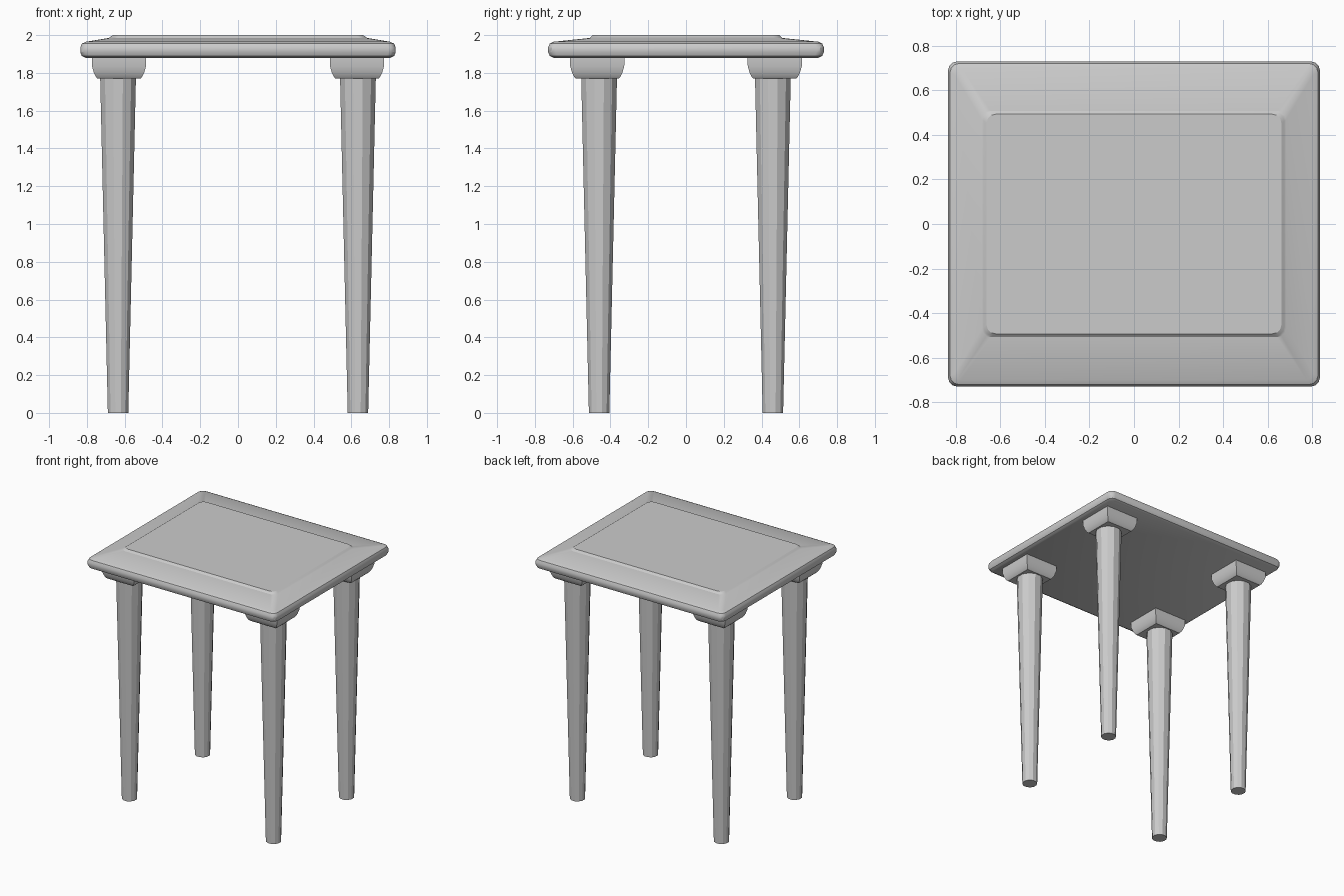
import bpy, bmesh, math

if "Cube" in bpy.data.objects:
    bpy.data.objects.remove(bpy.data.objects["Cube"])


def lofted(name, rings):
    """Stack closed rings of points into a capped solid."""
    bm = bmesh.new()
    loops = [[bm.verts.new(p) for p in ring] for ring in rings]
    n = len(loops[0])
    for a, b in zip(loops, loops[1:]):
        for i in range(n):
            j = (i + 1) % n
            bm.faces.new((a[i], a[j], b[j], b[i]))
    bm.faces.new(loops[0][::-1])
    bm.faces.new(loops[-1])
    bmesh.ops.recalc_face_normals(bm, faces=bm.faces)
    mesh = bpy.data.meshes.new(name)
    bm.to_mesh(mesh)
    bm.free()
    obj = bpy.data.objects.new(name, mesh)
    bpy.context.collection.objects.link(obj)
    return obj


def rounded_rect(hx, hy, r, z, steps=3):
    pts = []
    for k, (sx, sy) in enumerate(((1, 1), (-1, 1), (-1, -1), (1, -1))):
        for s in range(steps + 1):
            a = math.pi / 2 * (k + s / steps)
            pts.append((sx * (hx - r) + r * math.cos(a),
                        sy * (hy - r) + r * math.sin(a), z))
    return pts


def square(cx, cy, h, z):
    return [(cx + sx * h, cy + sy * h, z)
            for sx, sy in ((1, 1), (-1, 1), (-1, -1), (1, -1))]


def circle(cx, cy, r, z, n=12):
    return [(cx + r * math.cos(math.tau * (i + 0.5) / n),
             cy + r * math.sin(math.tau * (i + 0.5) / n), z) for i in range(n)]


def smooth(obj, angle):
    bpy.ops.object.select_all(action='DESELECT')
    obj.select_set(True)
    bpy.context.view_layer.objects.active = obj
    bpy.ops.object.shade_smooth_by_angle(angle=math.radians(angle))


# Table top: rounded edge, sloping border, raised centre panel
top_profile = [
    (0.808, 0.702, 0.03, 1.88), (0.827, 0.721, 0.04, 1.89),
    (0.835, 0.730, 0.04, 1.91), (0.835, 0.730, 0.04, 1.935),
    (0.826, 0.721, 0.04, 1.955), (0.805, 0.700, 0.03, 1.965),
    (0.683, 0.508, 0.04, 1.985), (0.675, 0.502, 0.04, 1.991),
    (0.662, 0.493, 0.04, 2.0)]
smooth(lofted("table_top", [rounded_rect(*p) for p in top_profile]), 30)

# Four corner blocks with curved undersides, each on a tapered leg
for sx, side in ((-1, "left"), (1, "right")):
    for sy, end in ((-1, "front"), (1, "back")):
        bx, by = sx * 0.63, sy * 0.47
        block = lofted(f"{end}_{side}_block", [
            square(bx, by, h, z) for h, z in
            ((0.114, 1.77), (0.123, 1.78), (0.133, 1.80),
             (0.143, 1.835), (0.144, 1.882))])
        smooth(block, 30)
        lx, ly = sx * 0.635, sy * 0.46
        leg = lofted(f"{end}_{side}_leg", [
            circle(lx, ly, 0.056, 0), circle(lx, ly, 0.098, 1.775)])
        smooth(leg, 20)
